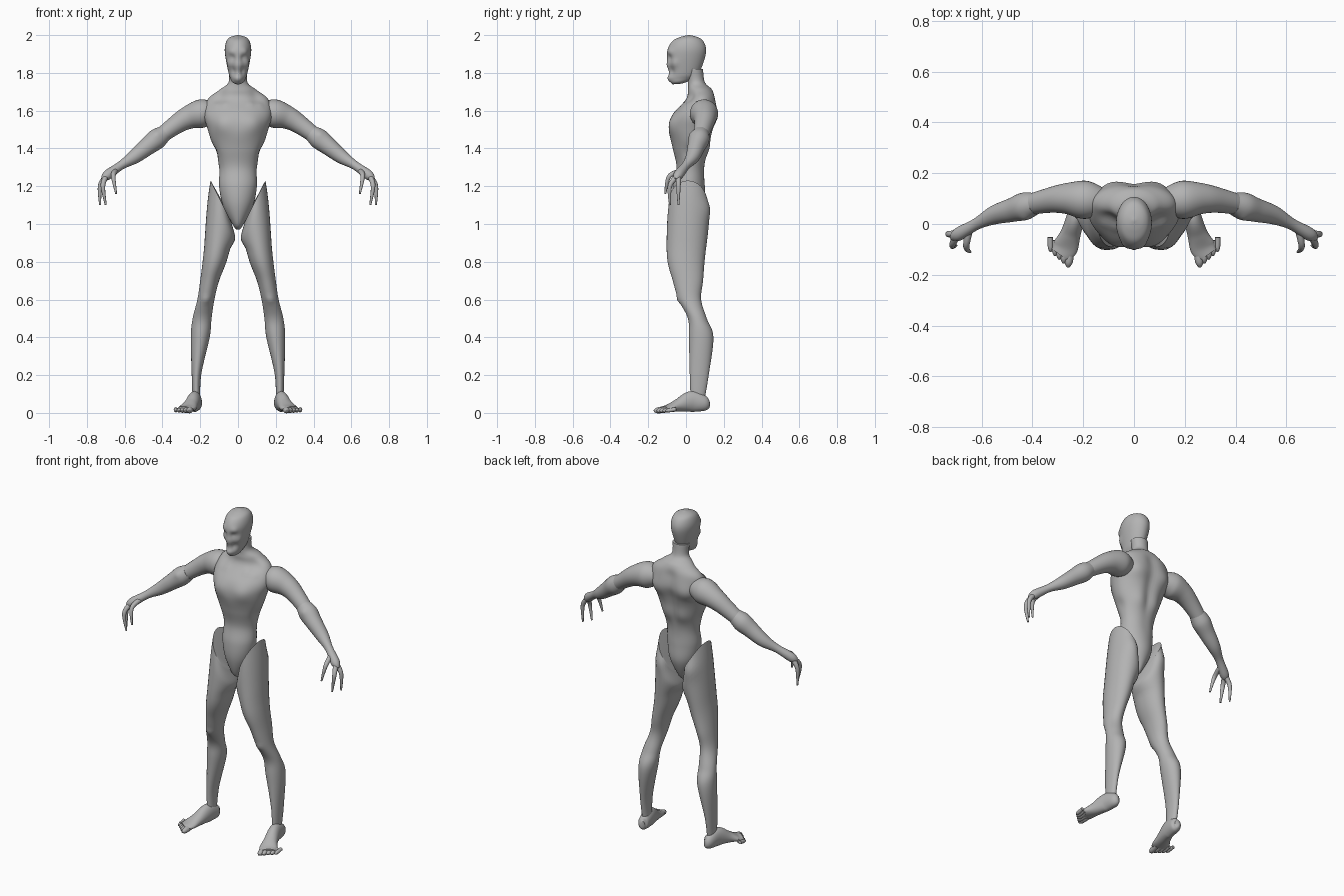
import bpy, bmesh, math
from mathutils import Vector

default_cube = bpy.data.objects.get("Cube")
if default_cube:
    bpy.data.objects.remove(default_cube, do_unlink=True)

GREY = (.45, .45, .45, 1)
skin = bpy.data.materials.new("plain_grey")
skin.use_nodes = True
skin.diffuse_color = GREY
skin.node_tree.nodes["Principled BSDF"].inputs["Base Color"].default_value = GREY

RIGHTWARD, BACKWARD, UPWARD = Vector((1, 0, 0)), Vector((0, 1, 0)), Vector((0, 0, 1))


def smooth_rows(rows, steps):
    """Catmull-Rom interpolation of the cross-section rows."""
    rows = [Vector(row) for row in rows]
    result = []
    for i, (start, end) in enumerate(zip(rows, rows[1:])):
        before = rows[max(i - 1, 0)]
        after = rows[min(i + 2, len(rows) - 1)]
        slope_in, slope_out = (end - before) / 2, (after - start) / 2
        for step in range(steps):
            t = step / steps
            square = 3 * (end - start) - 2 * slope_in - slope_out
            cube = 2 * (start - end) + slope_in + slope_out
            result.append(start + t * (slope_in + t * (square + t * cube)))
    return result + [rows[-1]]


# Sculpting strokes: a centre, a radius and a push along the surface normal
def muscle(*centre):
    return Vector(centre), .05, .012


def hollow(*centre):
    return Vector(centre), .04, -.012


def ridge(*centre):
    return Vector(centre), .02, .007


def dent(*centre):
    return Vector(centre), .02, -.01


def sculpt(bm, strokes):
    """Push the surface in or out around each stroke, on both sides alike."""
    bm.normal_update()
    moves = []
    for vert in bm.verts:
        place = Vector((abs(vert.co.x), vert.co.y, vert.co.z))
        push = sum(amount * math.exp(-((place - centre).length / radius) ** 2)
                   for centre, radius, amount in strokes)
        moves.append(vert.normal * push)
    for vert, move in zip(bm.verts, moves):
        vert.co += move


def loft(name, rows, reference=None, sides=32, steps=7, strokes=(),
         slant=0, slant_above=0, mirror=True):
    """Skin rows of x, y, z, half width and half depth; round if depth is left out.
    With a reference direction the rows follow the path, else they lie level
    and lean outward by the slant above a given height."""
    path = smooth_rows(rows, steps)
    centres = [row.to_3d() if len(row) == 3 else Vector(row[:3]) for row in path]
    bm = bmesh.new()
    rings = []
    for i, (row, centre) in enumerate(zip(path, centres)):
        width, depth = row[3], row[-1]
        if reference:
            following = centres[min(i + 1, len(centres) - 1)]
            preceding = centres[max(i - 1, 0)]
            heading = (following - preceding).normalized()
            across = reference.cross(heading).normalized()
            along = heading.cross(across)
        else:
            across = RIGHTWARD + UPWARD * slant * max(0, centre.z - slant_above)
            along = BACKWARD
        ring = []
        for k in range(sides):
            angle = math.tau * k / sides
            offset = across * width * math.cos(angle) + along * depth * math.sin(angle)
            ring.append(bm.verts.new(centre + offset))
        rings.append(ring)
    for lower, upper in zip(rings, rings[1:]):
        for k in range(sides):
            bm.faces.new((lower[k - 1], lower[k], upper[k], upper[k - 1]))
    bm.faces.new(rings[0])
    bm.faces.new(rings[-1])
    bmesh.ops.recalc_face_normals(bm, faces=bm.faces)
    sculpt(bm, strokes)

    mesh = bpy.data.meshes.new(name)
    bm.to_mesh(mesh)
    bm.free()
    mesh.materials.append(skin)
    part = bpy.data.objects.new(name, mesh)
    bpy.context.collection.objects.link(part)
    bpy.ops.object.select_all(action='DESELECT')
    part.select_set(True)
    bpy.context.view_layer.objects.active = part
    bpy.ops.object.shade_smooth_by_angle(angle=math.radians(50))
    if mirror:
        part.modifiers.new("both_sides", 'MIRROR')


def stack(name, levels, strokes):
    """Centred body part from levels of height, front, back and half width."""
    rows = [(0, (front + back) / 2, height, half_width, (back - front) / 2)
            for height, front, back, half_width in levels.values()]
    loft(name, rows, sides=64, strokes=strokes, mirror=False)


# Torso with chest, shoulder blades, collar bones and a groove down the spine
spine = [hollow(0, .15, 1.25 + i / 20) for i in range(9)]
stack("torso", {
    "crotch": (.97, 0, .03, .01),
    "groin": (1, -.04, .06, .03),
    "pelvis": (1.1, -.07, .1, .08),
    "hips": (1.2, -.07, .1, .1),
    "waist": (1.3, -.05, .1, .1),
    "ribs": (1.4, -.07, .12, .13),
    "chest": (1.5, -.09, .15, .16),
    "armpits": (1.58, -.07, .17, .18),
    "shoulders": (1.66, 0, .16, .16),
    "neck_base": (1.71, .01, .14, .1),
    "throat": (1.75, .01, .1, .05),
    "nape": (1.82, 0, .09, .05),
}, spine + [
    muscle(.08, -.08, 1.53),
    muscle(.1, .15, 1.56),
    muscle(.05, .12, 1.4),
    hollow(.12, .02, 1.38),
    ridge(.07, -.02, 1.64),
    ridge(.12, -.01, 1.64),
    hollow(.1, .02, 1.68),
])

# Head with eye sockets, brow, nose, cheekbones, mouth and chin
stack("head", {
    "under_chin": (1.74, -.07, -.04, .01),
    "chin": (1.75, -.08, 0, .03),
    "jaw": (1.77, -.09, .04, .04),
    "mouth": (1.8, -.09, .07, .05),
    "eyes": (1.88, -.1, .1, .066),
    "forehead": (1.93, -.095, .106, .07),
    "hairline": (1.97, -.07, .09, .06),
    "crown": (1.99, -.03, .06, .04),
    "top": (2, .01, .02, .005),
}, [
    dent(.03, -.09, 1.88),
    ridge(.03, -.08, 1.91),
    ridge(0, -.1, 1.84),
    ridge(.05, -.06, 1.85),
    dent(.03, -.08, 1.81),
    ridge(0, -.09, 1.77),
])

# Legs with a slanted rim at the hip
leg = {
    "rim": (.09, .01, 1.12, .055, .1),
    "hip": (.09, .01, 1, .075, .11),
    "thigh": (.12, 0, .82, .065, .1),
    "lower_thigh": (.15, .01, .7, .05, .08),
    "knee": (.17, .02, .6, .045, .06),
    "knee_hollow": (.19, .06, .5, .05, .05),
    "calf": (.2, .08, .4, .05, .065),
    "shin": (.22, .07, .2, .025, .05),
    "ankle": (.22, .06, .05, .02, .035),
}
loft("legs", leg.values(), slant=8, slant_above=.87, strokes=[
    ridge(.17, -.04, .6),
    muscle(.1, .12, 1.08),
])

# Feet, each with a fan of toes shrinking outward
foot = {
    "heel_back": (.21, .12, .05, .01, .02),
    "heel": (.22, .1, .05, .03, .04),
    "instep": (.23, .03, .06, .035, .055),
    "arch": (.25, -.04, .04, .04, .035),
    "ball": (.27, -.09, .025, .05, .02),
    "toe_roots": (.29, -.12, .02, .04, .015),
}
loft("feet", foot.values(), UPWARD)
for i in range(5):
    root = Vector((.25, -.1, .02)) + Vector((.02, .012, 0)) * i
    tip = Vector((.26, -.17, .01)) + Vector((.017, .015, 0)) * i
    size = .016 - i / 700
    toe = [(*root, size), (*root.lerp(tip, .7), size), (*tip, size / 3)]
    loft("toes", toe, UPWARD, sides=12)

# Upper arms with rounded shoulders
upper_arm = {
    "socket": (.12, .09, 1.59, .05),
    "shoulder": (.19, .095, 1.585, .075),
    "deltoid": (.27, .1, 1.56, .06),
    "biceps": (.35, .09, 1.51, .047),
    "elbow": (.48, .06, 1.41, .035),
}
loft("upper_arms", upper_arm.values(), BACKWARD)

# Forearms with a flared cuff at the elbow, running into the palms
forearm = {
    "cuff": (.39, .08, 1.48, .043),
    "elbow": (.43, .07, 1.45, .054),
    "muscle": (.48, .055, 1.41, .047),
    "narrowing": (.55, .035, 1.355, .037),
    "wrist": (.62, 0, 1.31, .023),
    "palm": (.69, -.04, 1.26, .026),
    "knuckles": (.715, -.055, 1.235, .012),
}
loft("forearms", forearm.values(), BACKWARD, strokes=[ridge(.43, .01, 1.48)])

# Thumb and two long hanging fingers on each hand
hand = {
    "thumbs": [(.65, -.03, 1.28), (.66, -.09, 1.25), (.645, -.11, 1.16)],
    "front_fingers": [(.7, -.05, 1.25), (.715, -.085, 1.2), (.7, -.085, 1.1)],
    "rear_fingers": [(.7, -.04, 1.25), (.73, -.04, 1.2), (.73, -.04, 1.1)],
}
for name, joints in hand.items():
    finger = [(*joint, size) for joint, size in zip(joints, (.015, .012, .005))]
    loft(name, finger, BACKWARD, sides=14)
